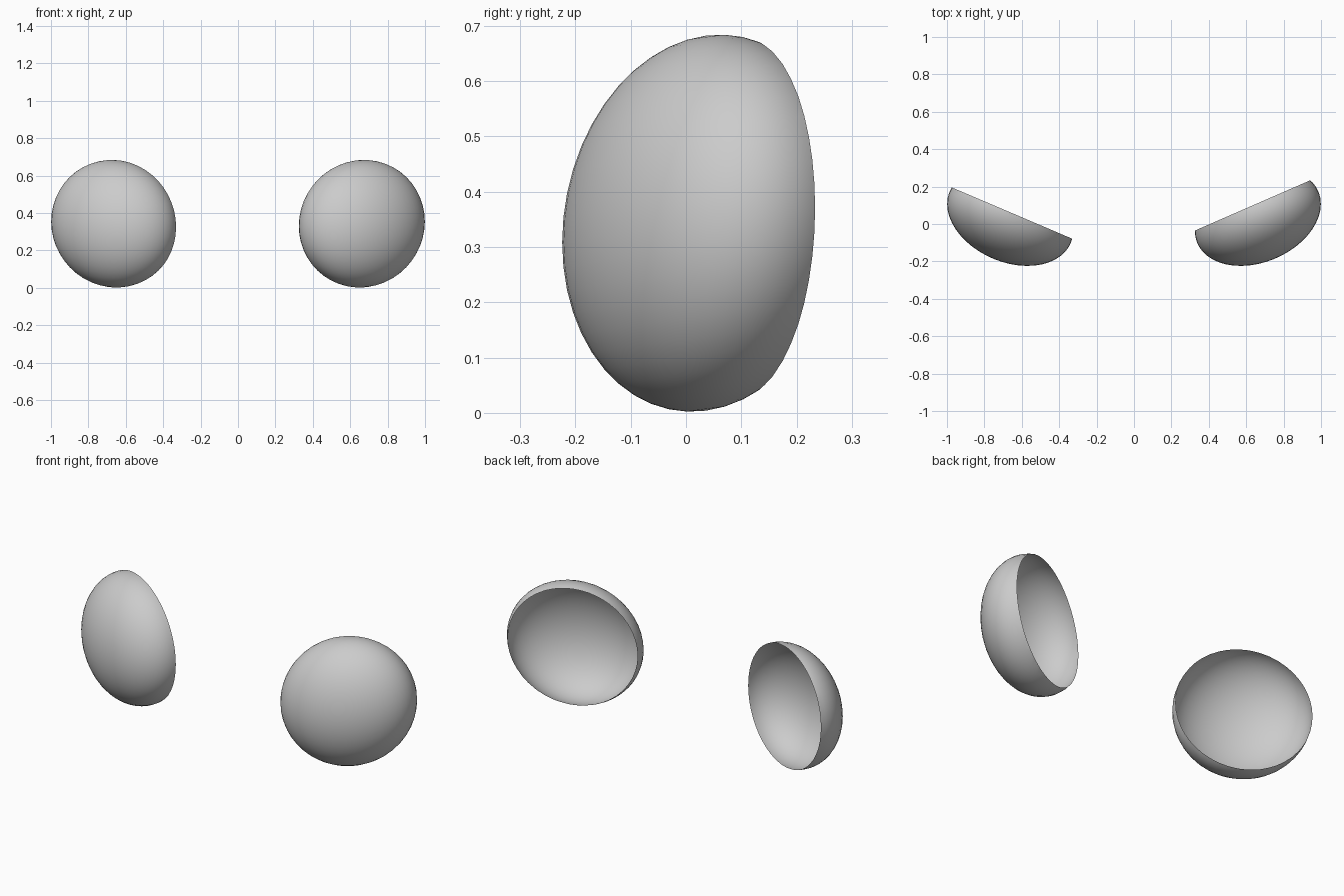
import bpy, bmesh
from mathutils import Matrix, Vector

if "Cube" in bpy.data.objects:
    bpy.data.objects.remove(bpy.data.objects["Cube"])

# Leaning, flattened ellipsoid: maps a unit sphere onto the dome shape
SHAPE = Matrix(((0.337, 0.0, 0.0),
                (0.0712, 0.250, 0.0),
                (0.012, 0.0326, 0.339)))
CENTRE = Vector((0.662, 0.036, 0.343))


def dome(name, side, inner, outer):
    """Open shell; inner and outer are the rim ends seen from the top."""
    bm = bmesh.new()
    bmesh.ops.create_uvsphere(bm, u_segments=48, v_segments=24, radius=1)
    for v in bm.verts:
        v.co = SHAPE @ v.co + CENTRE
    # slice away the back with a vertical plane
    a, b = Vector((*inner, 0)), Vector((*outer, 0))
    normal = Vector((0, 0, 1)).cross(b - a).normalized()
    bmesh.ops.bisect_plane(bm, geom=bm.verts[:] + bm.edges[:] + bm.faces[:],
                           plane_co=a, plane_no=normal, clear_outer=True)
    # mirror for the left side
    if side < 0:
        for v in bm.verts:
            v.co.x *= -1
        bmesh.ops.reverse_faces(bm, faces=bm.faces[:])
    for f in bm.faces:
        f.smooth = True
    mesh = bpy.data.meshes.new(name)
    bm.to_mesh(mesh)
    bm.free()
    bpy.context.collection.objects.link(bpy.data.objects.new(name, mesh))


dome("right_dome", 1, (0.326, -0.035), (0.941, 0.233))
dome("left_dome", -1, (0.332, -0.078), (0.973, 0.195))
